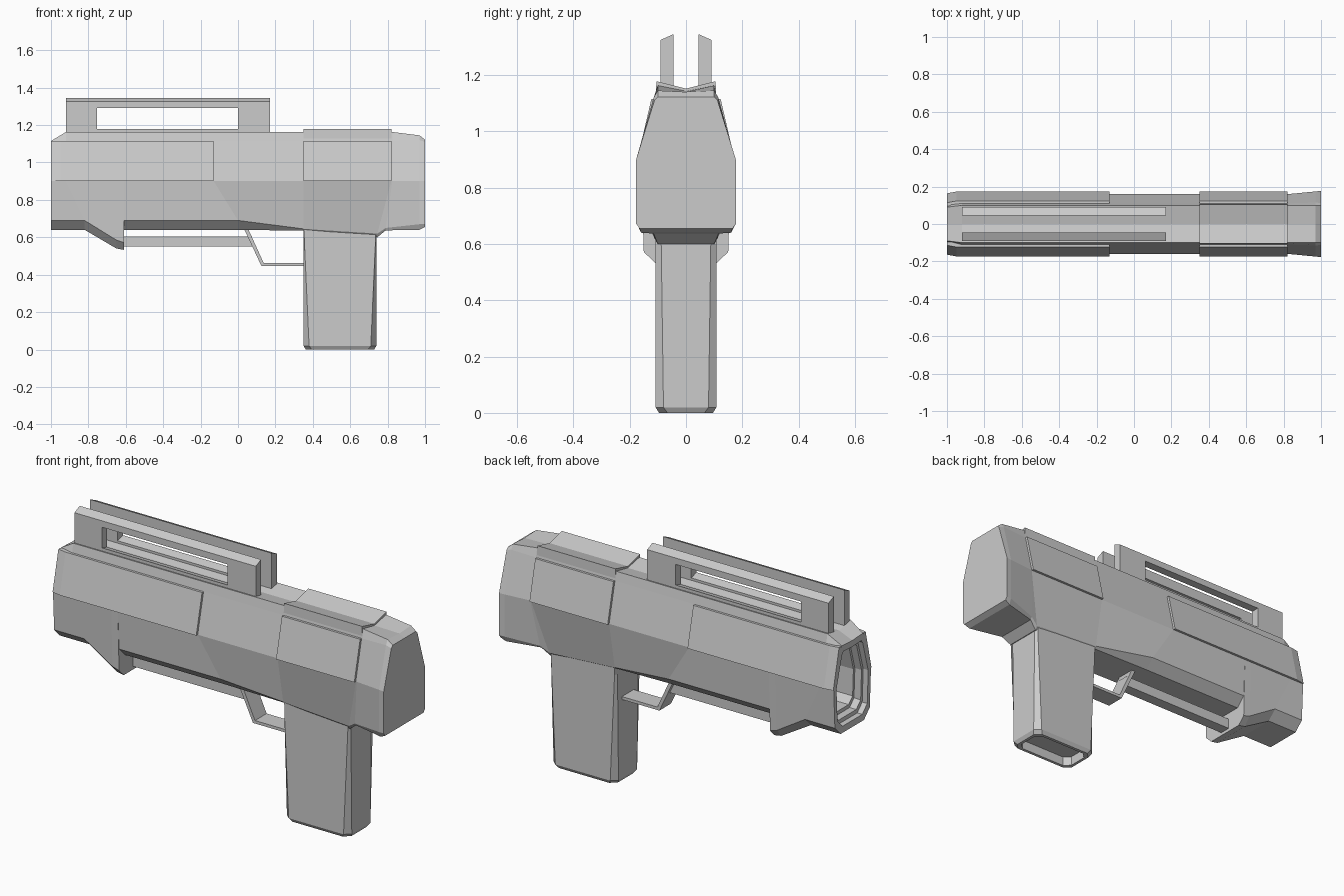
import bpy, bmesh

if "Cube" in bpy.data.objects:
    bpy.data.objects.remove(bpy.data.objects["Cube"])


def loft(name, rings):
    """Skin equal-length rings of 3D points and cap both ends."""
    bm = bmesh.new()
    vr = [[bm.verts.new(p) for p in r] for r in rings]
    n = len(rings[0])
    for a, b in zip(vr, vr[1:]):
        for i in range(n):
            j = (i + 1) % n
            bm.faces.new((a[i], a[j], b[j], b[i]))
    bm.faces.new(vr[0][::-1])
    bm.faces.new(vr[-1])
    bmesh.ops.recalc_face_normals(bm, faces=bm.faces)
    me = bpy.data.meshes.new(name)
    bm.to_mesh(me)
    bm.free()
    ob = bpy.data.objects.new(name, me)
    bpy.context.collection.objects.link(ob)
    return ob


def prism_x(name, yz, x0, x1):
    return loft(name, [[(x, y, z) for y, z in yz] for x in (x0, x1)])


def prism_y(name, xz, h):
    return loft(name, [[(x, y, z) for x, z in xz] for y in (-h, h)])


def section(xl, xm=None, yb=.10, zb=.64, yl=.15, zl=.69, ym=.16,
            ys=.11, zs=1.115, yt=.10, zt=1.163, zc=1.143, s=1):
    """Body ring: lower points at xl, upper points at xm, scaled by s."""
    xm = xl if xm is None else xm
    half = [(xl, yb, zb), (xl, yl, zl), (xm, ym, .9), (xm, ys, zs), (xm, yt, zt)]
    ring = half + [(xm, 0, zc)] + [(x, -y, z) for x, y, z in half[::-1]]
    return [(x, y * s, .88 + (z - .88) * s) for x, y, z in ring]


# Body: stepped hollow muzzle, fore block, waist and flared rear cap
nose = dict(yt=.09, zt=1.115, zc=1.11, ys=.105, zs=1.095)
block = dict(yb=.11, zb=.533, yl=.15, zl=.572)
loft("body", [
    section(-.70, s=.68, **nose),
    section(-.93, s=.68, **nose),
    section(-.93, s=.76, **nose),
    section(-.97, s=.76, **nose),
    section(-.97, s=.85, **nose),
    section(-1, s=.85, **nose),
    section(-1, **nose),
    section(-.82, -.92),
    section(-.65, yb=.11, zb=.54, yl=.15, zl=.585),
    section(-.61, **block),
    section(-.61),
    section(0, -.13),
    section(.35, yb=.10, zb=.635, yl=.112, zl=.645),
    section(.745, .82, yb=.10, zb=.60, yl=.112, zl=.62),
    section(.79, .825, yb=.115, zb=.637, yl=.125, zl=.65),
    section(.97, yb=.16, zb=.64, yl=.173, zl=.67, ym=.174, ys=.115, zs=1.12, zt=1.145, zc=1.14),
    section(1, yb=.165, zb=.655, yl=.177, zl=.672, ym=.177, ys=.112, zs=1.11, zt=1.122, zc=1.122),
])

for side, sg in (("right", -1), ("left", 1)):
    # Raised side panels
    def panel_ring(x, o):
        return [(x, sg * y, z) for y, z in
                ((.145, .9), (.16 + o, .9), (.11 + o, 1.115), (.095, 1.115))]
    loft("front_panel_" + side, [panel_ring(-1, .004), panel_ring(-.95, .013), panel_ring(-.13, .013)])
    loft("rear_panel_" + side, [panel_ring(.35, .013), panel_ring(.82, .013)])

    # Twin top rails: posts, sill and chamfered bar
    def rail(part, z0, x0, x1, top=True):
        ends = [(.045, 1.345), (.09, 1.325)] if top else [(.045, 1.165), (.09, 1.178)]
        yz = [(.045, z0)] + ends + [(.09, z0)]
        prism_x(part + "_" + side, [(sg * y, z) for y, z in yz], x0, x1)
    rail("rail_front_post", 1.14, -.92, -.755)
    rail("rail_rear_post", 1.14, 0, .17)
    rail("rail_bar", 1.29, -.755, 0)
    rail("rail_sill", 1.14, -.755, 0, False)

# V-topped rear cover plate
prism_x("rear_top_plate", [(-.108, 1.115), (-.105, 1.178), (0, 1.152),
                           (.105, 1.178), (.108, 1.115)], .35, .82)


# Grip with corner chamfers widening downwards and a hollow base
def grip_ring(z, c, d, inset=0):
    x0, x1, y = .35 + inset, .74 - inset, .108 - inset
    half = [(x0, y - d), (x0 + c, y), (x1 - c, y), (x1, y - d)]
    return [(px, py, z) for px, py in half + [(a, -b) for a, b in half[::-1]]]


loft("grip", [grip_ring(.68, .003, .015), grip_ring(.60, .004, .02), grip_ring(.02, .03, .028),
              grip_ring(0, .032, .03, .012), grip_ring(0, .032, .03, .028),
              grip_ring(.05, .032, .03, .028)])

# Trigger guard and under-barrel rod
prism_y("trigger_guard", [(.03, .65), (.125, .447), (.36, .447),
                          (.36, .463), (.137, .463), (.052, .65)], .05)
prism_x("under_rod", [(-.03, .55), (-.03, .605), (.03, .605), (.03, .55)], -.63, .075)
